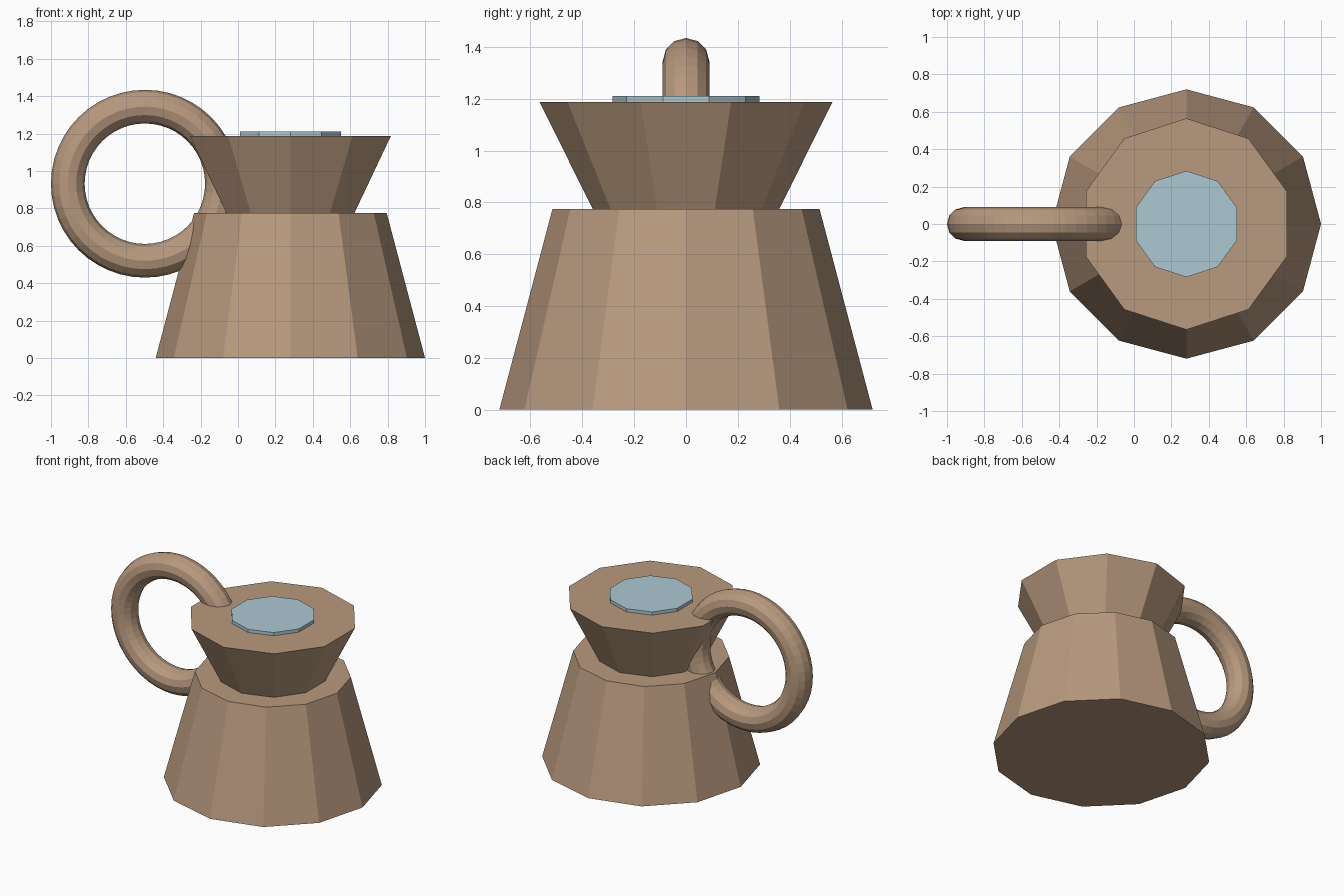
import bpy
from math import radians

if "Cube" in bpy.data.objects:
    bpy.data.objects.remove(bpy.data.objects["Cube"])

CX = 0.28  # shared axis of the jug


def material(name, color):
    m = bpy.data.materials.new(name)
    m.diffuse_color = color
    m.use_nodes = True
    m.node_tree.nodes["Principled BSDF"].inputs["Base Color"].default_value = m.diffuse_color
    return m


clay = material("clay", (0.48, 0.32, 0.21, 1))
water = material("water", (0.42, 0.58, 0.65, 1))


def frustum(name, sides, r_low, r_high, z_low, z_high, mat):
    """Flat-sided tapered drum with a corner pointing along y."""
    bpy.ops.mesh.primitive_cone_add(
        vertices=sides, radius1=r_low, radius2=r_high, depth=z_high - z_low,
        location=(CX, 0, (z_low + z_high) / 2))
    ob = bpy.context.object
    ob.name = name
    ob.data.materials.append(mat)
    return ob


# Jug body, flared neck and the liquid surface
frustum("body", 12, 0.72, 0.515, 0, 0.775, clay)
frustum("neck", 10, 0.36, 0.565, 0.775, 1.187, clay)
frustum("liquid", 10, 0.284, 0.284, 1.15, 1.21, water)

# Ring handle, sunk into body and neck
bpy.ops.mesh.primitive_torus_add(
    major_segments=48, minor_segments=12, major_radius=0.412, minor_radius=0.09,
    location=(-0.498, 0, 0.932), rotation=(radians(90), 0, 0))
handle = bpy.context.object
handle.name = "handle"
handle.data.materials.append(clay)
